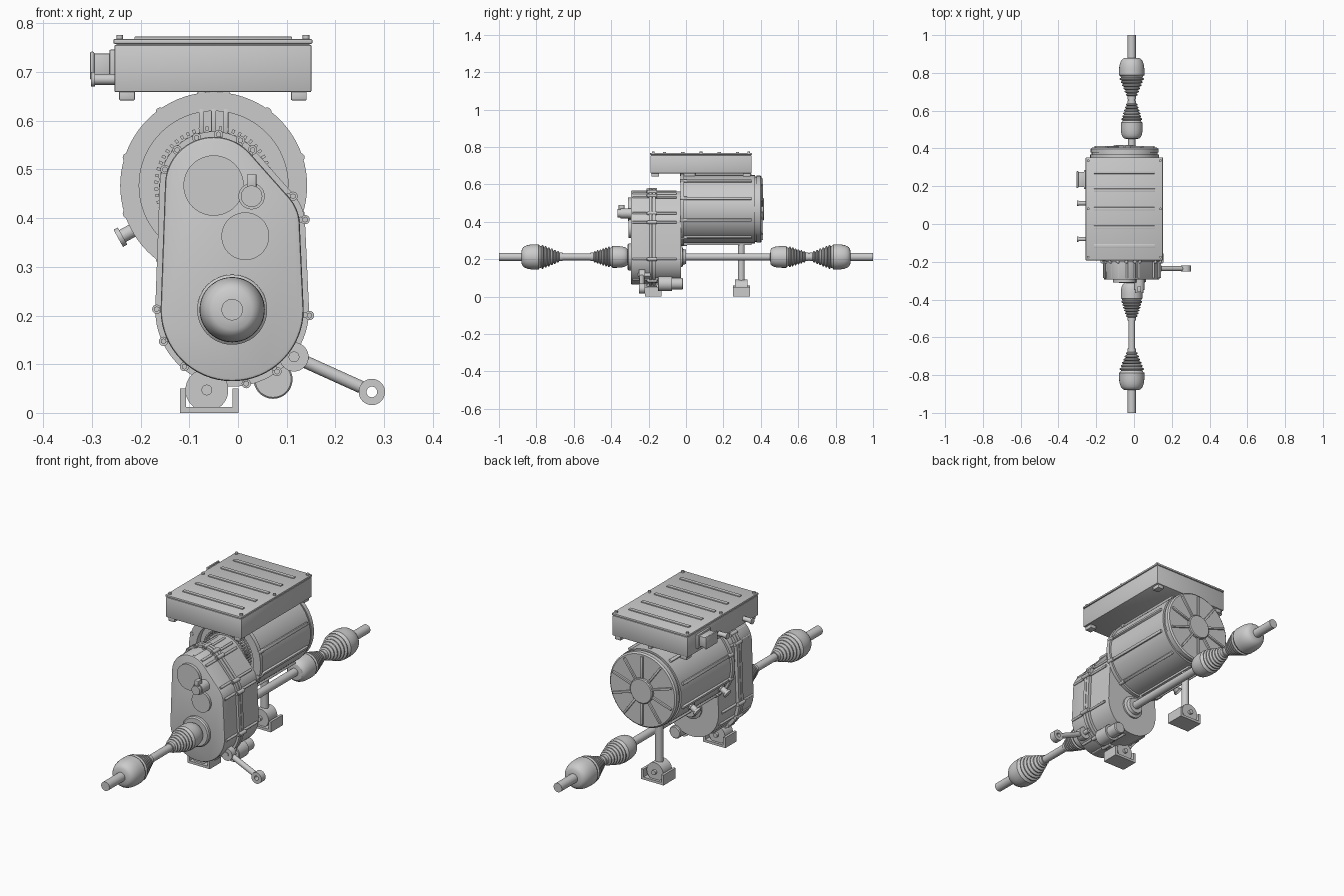
import bpy, bmesh
from math import sin, cos, pi, radians
from mathutils import Vector, Matrix
from mathutils.geometry import convex_hull_2d

if "Cube" in bpy.data.objects:
    bpy.data.objects.remove(bpy.data.objects["Cube"])

MX, MZ = -0.05, 0.467      # motor axis
SX, SZ = -0.012, 0.212     # drive shaft axis


def finish(name, bm):
    bmesh.ops.remove_doubles(bm, verts=bm.verts, dist=1e-6)
    bmesh.ops.recalc_face_normals(bm, faces=bm.faces)
    me = bpy.data.meshes.new(name)
    bm.to_mesh(me)
    bm.free()
    ob = bpy.data.objects.new(name, me)
    bpy.context.collection.objects.link(ob)
    return ob


def lathe(name, prof, cx, cz, seg=48, closed=False):
    """Spin (y, radius) points about an axis along y."""
    bm = bmesh.new()
    rings = [[bm.verts.new((cx + r * cos(2 * pi * i / seg), y, cz + r * sin(2 * pi * i / seg)))
              for i in range(seg)] for y, r in prof]
    pairs = list(zip(rings, rings[1:])) + ([(rings[-1], rings[0])] if closed else [])
    for a, b in pairs:
        for i in range(seg):
            j = (i + 1) % seg
            bm.faces.new((a[i], a[j], b[j], b[i]))
    bmesh.ops.dissolve_degenerate(bm, dist=1e-7, edges=bm.edges)
    return finish(name, bm)


def box(name, x0, x1, y0, y1, z0, z1, bevel=0, rot=0, pivot=(0, 0)):
    """Box, optionally turned about a y axis through pivot (x, z)."""
    bm = bmesh.new()
    bmesh.ops.create_cube(bm, size=1)
    bm.transform(Matrix.Translation(((x0 + x1) / 2, (y0 + y1) / 2, (z0 + z1) / 2))
                 @ Matrix.Diagonal((x1 - x0, y1 - y0, z1 - z0, 1)))
    if bevel:
        bmesh.ops.bevel(bm, geom=bm.edges[:], offset=bevel, segments=2, affect='EDGES', profile=0.5)
    p = Matrix.Translation((pivot[0], 0, pivot[1]))
    bm.transform(p @ Matrix.Rotation(-rot, 4, 'Y') @ p.inverted())
    return finish(name, bm)


def rod(name, a, b, r, seg=24):
    """Cylinder between two points."""
    a, b = Vector(a), Vector(b)
    bm = bmesh.new()
    bmesh.ops.create_cone(bm, cap_ends=True, segments=seg, radius1=r, radius2=r, depth=(b - a).length)
    bm.transform(Matrix.Translation((a + b) / 2) @ (b - a).to_track_quat('Z', 'Y').to_matrix().to_4x4())
    return finish(name, bm)


def ycyl(name, x, z, y0, y1, r, seg=32):
    return rod(name, (x, y0, z), (x, y1, z), r, seg)


def join(name, obs):
    bpy.ops.object.select_all(action='DESELECT')
    for o in obs:
        o.select_set(True)
    bpy.context.view_layer.objects.active = obs[0]
    bpy.ops.object.join()
    obs[0].name = name
    return obs[0]


def housing(name, y0, y1, grow, bevel=0.0):
    """Prism whose outline wraps the three gear circles."""
    pts = [(x + (r + grow) * cos(i * pi / 32), z + (r + grow) * sin(i * pi / 32))
           for x, z, r in ((MX, MZ, 0.1), (0.04, 0.385, 0.087), (SX, SZ, 0.147)) for i in range(64)]
    bm = bmesh.new()
    f = bm.faces.new([bm.verts.new((pts[i][0], y0, pts[i][1])) for i in convex_hull_2d(pts)])
    ext = bmesh.ops.extrude_face_region(bm, geom=[f])['geom']
    bmesh.ops.translate(bm, vec=(0, y1 - y0, 0), verts=[g for g in ext if isinstance(g, bmesh.types.BMVert)])
    if bevel:
        rim = [e for e in bm.edges if all(abs(v.co.y - y0) < 1e-5 for v in e.verts)]
        bmesh.ops.bevel(bm, geom=rim, offset=bevel, segments=2, affect='EDGES', profile=0.5)
    return finish(name, bm)


# Motor: open-fronted shell with flange, groove and rear cap
lathe("motor_housing", [(0.0, 0), (0.0, 0.153), (-0.03, 0.153), (-0.03, 0.192), (-0.01, 0.192),
      (-0.01, 0.182), (0.368, 0.182), (0.368, 0.174), (0.378, 0.174), (0.378, 0.179),
      (0.398, 0.179), (0.404, 0.172), (0.404, 0)], MX, MZ, 80)
ribs, lugs, spokes = [], [], []
for k in range(10):
    a = radians(18 + 36 * k)
    piv = (MX, MZ)
    ribs.append(box("r", MX + 0.17, MX + 0.192, 0.0, 0.35, MZ - 0.007, MZ + 0.007, 0.002, a, piv))
    lugs.append(ycyl("l", MX + 0.187 * cos(a), MZ + 0.187 * sin(a), -0.032, 0.005, 0.009, 16))
    spokes.append(box("s", MX + 0.05, MX + 0.165, 0.40, 0.413, MZ - 0.005, MZ + 0.005, 0.001, a, piv))
join("motor_ribs", ribs)
join("motor_flange_lugs", lugs)
join("motor_rear_spokes", spokes)
lathe("motor_rear_hub", [(0.40, 0), (0.40, 0.06), (0.414, 0.06), (0.418, 0.056), (0.418, 0)], MX, MZ)

# Stator winding ends inside the open front
lathe("stator_ring", [(0.01, 0.09), (-0.025, 0.09), (-0.025, 0.108), (0.01, 0.108)], MX, MZ, 64, True)
join("winding_ends", [box("w", MX + r, MX + r + 0.008, -0.03, 0.01, MZ - 0.003, MZ + 0.003, 0,
                          2 * pi * (k + (r > 0.11) / 2) / 54, (MX, MZ))
                      for k in range(54) for r in (0.104, 0.114)])
phase = []
for dx in (-0.025, 0, 0.025):
    phase.append(box("p", MX + dx - 0.005, MX + dx + 0.005, -0.03, -0.02, 0.575, 0.625, 0.001))
    phase.append(box("p", MX + dx - 0.008, MX + dx + 0.008, -0.03, 0.05, 0.642, 0.664, 0.002))
join("phase_bars", phase)

# Coolant ports on the motor's left side
d = Vector((cos(radians(209)), 0, sin(radians(209))))
for n, y in (("front", 0.03), ("rear", 0.26)):
    c = Vector((MX, y, MZ))
    join("coolant_port_" + n, [rod("p", c + d * 0.17, c + d * 0.222, 0.014),
                               rod("p", c + d * 0.214, c + d * 0.224, 0.02),
                               rod("p", c + d * 0.178, c + d * 0.188, 0.019)])

# Gearbox: two halves, bolted split flange, side ribs
housing("gearbox_front", -0.295, -0.18, 0.0, 0.006)
housing("gearbox_rear", -0.18, -0.028, -0.004)
housing("gearbox_flange_front", -0.198, -0.182, 0.011)
housing("gearbox_flange_rear", -0.179, -0.163, 0.011)
bolts = []
for x, z in ((.113, .445), (.138, .397), (.147, .2), (.08, .085), (.017, .06), (-.11, .095),
             (-.153, .147), (-.167, .213), (-.15, .50), (-.125, .54), (-.085, .565),
             (-.04, .572), (.005, .56), (.03, .54)):
    v = Vector((SX - x, min(max(z, 0.212), 0.46) - z)).normalized() * 0.01
    bolts += [ycyl("b", x, z, -0.205, -0.156, 0.0095, 16), ycyl("b", x, z, -0.21, -0.2, 0.006, 6),
              ycyl("b", x + v.x, z + v.y, -0.285, -0.05, 0.006, 12)]
join("gearbox_bolts_and_ribs", bolts)
ycyl("bearing_cover_upper", MX, MZ, -0.309, -0.29, 0.062, 48)
ycyl("bearing_cover_middle", 0.015, 0.363, -0.307, -0.29, 0.049, 48)
lathe("output_seal_front", [(-0.29, 0), (-0.29, 0.072), (-0.307, 0.072), (-0.312, 0.066), (-0.312, 0)], SX, SZ)
lathe("output_boss_rear", [(-0.04, 0), (-0.04, 0.055), (-0.02, 0.055), (-0.015, 0.042), (0.0, 0.038),
                           (0.0, 0)], SX, SZ)
join("sensor_plug", [ycyl("s", 0.028, 0.445, -0.35, -0.29, 0.027), ycyl("s", 0.028, 0.445, -0.365, -0.35, 0.022),
                     box("s", 0.018, 0.038, -0.36, -0.33, 0.46, 0.49, 0.002)])

# Drive shafts with bellows boots; sg mirrors front and rear
def boot(name, neck, cup, r, dome):
    """Boot from narrow neck to wide cup along y."""
    L = cup - neck
    prof = [(0, 0.0), (0, 0.023), (0.06, 0.023)]
    for i in range(6):
        t, q = 0.08 + 0.075 * i, 0.028 + (r - 0.034) * i / 5
        prof += [(t, q - 0.005), (t + 0.02, q + 0.003), (t + 0.045, q + 0.003), (t + 0.065, q - 0.004)]
    prof += [(0.56, r - 0.006), (0.58, r), (0.70, r)]
    prof += [(0.70 + 0.3 * sin(i * pi / 12), 0.02 + (r - 0.02) * (cos(i * pi / 12) ** dome)) for i in range(1, 6)]
    prof += [(1, 0.02), (1, 0)]
    return lathe(name, [(neck + t * L, q) for t, q in prof], SX, SZ)

for n, sg, inner, neck in (("front", -1, 0.31, 0.51), ("rear", 1, 0.45, 0.655)):
    boot("inner_boot_" + n, sg * neck, sg * inner, 0.058, 0.5)
    boot("outer_boot_" + n, sg * 0.66, sg * 0.88, 0.067, 0.6)
    ycyl("drive_shaft_" + n, SX, SZ, sg * (neck - 0.05), sg * 0.70, 0.018)
    ycyl("wheel_stub_" + n, SX, SZ, sg * 0.85, sg * 1.0, 0.022)
ycyl("intermediate_shaft", SX, SZ, -0.02, 0.47, 0.019)

# Rubber mounts under the gearbox and motor
BX, BZ = -0.064, 0.047
for n, y0, y1 in (("front", -0.218, -0.132), ("rear", 0.25, 0.342)):
    join("mount_bracket_" + n, [box("m", -0.119, 0.001, y0, y1, 0, 0.012),
                                box("m", -0.119, -0.107, y0, y1, 0.01, 0.05),
                                box("m", -0.011, 0.001, y0, y1, 0.01, 0.05)])
    ycyl("mount_bushing_" + n, BX, BZ, y0 + 0.012, y1 - 0.012, 0.044, 40)
    ycyl("mount_pin_" + n, BX, BZ, y0, y1, 0.011, 20)
rod("mount_post_rear", (BX, 0.296, 0.08), (BX, 0.296, 0.30), 0.018)

# Oil pump below the gearbox
lathe("oil_pump", [(-0.15, 0), (-0.15, 0.037), (-0.147, 0.04), (-0.075, 0.04), (-0.075, 0.03),
                   (-0.02, 0.03), (-0.016, 0.026), (-0.016, 0)], 0.072, 0.069)

# Torque rod with an eye at each end
ends = ((0.115, 0.115, 0.03), (0.275, 0.043, 0.027))
join("torque_rod", [lathe("t", [(-0.252, 0.011), (-0.252, r), (-0.22, r), (-0.22, 0.011)], x, z, 32, True)
                    for x, z, r in ends] + [rod("t", (0.138, -0.236, 0.105), (0.253, -0.236, 0.053), 0.013)])
ycyl("torque_rod_pin", 0.115, 0.115, -0.256, -0.19, 0.011)

# Inverter box with lid, cooling strips, screws and feet
box("inverter_body", -0.254, 0.151, -0.19, 0.35, 0.659, 0.756, 0.003)
box("inverter_lid", -0.256, 0.153, -0.192, 0.352, 0.758, 0.768, 0.003)
box("inverter_gasket", -0.25, 0.147, -0.186, 0.346, 0.75, 0.76)
join("lid_strips", [box("s", -0.213, 0.111, y - 0.009, y + 0.009, 0.765, 0.773, 0.002)
                    for y in (-0.115, -0.018, 0.08, 0.178, 0.275)])
join("lid_screws", [rod("s", (x, y, 0.765), (x, y, 0.776), 0.007, 12)
                    for x in (-0.243, 0.14) for y in (-0.175, 0.08, 0.335)])
join("inverter_feet", [box("f", x - 0.016, x + 0.016, y - 0.02, y + 0.02, 0.642, 0.662, 0.002)
                       for x in (-0.228, 0.125) for y in (-0.165, 0.325)])
join("power_connector", [box("c", -0.264, -0.25, 0.185, 0.285, 0.678, 0.746, 0.002),
                         box("c", -0.297, -0.26, 0.195, 0.275, 0.688, 0.738, 0.003),
                         box("c", -0.304, -0.295, 0.19, 0.28, 0.684, 0.742, 0.003)])
for n, y in (("front", -0.08), ("rear", 0.11)):
    join("inverter_coolant_port_" + n, [rod("p", (-0.298, y, 0.685), (-0.25, y, 0.685), 0.011),
                                        rod("p", (-0.302, y, 0.685), (-0.294, y, 0.685), 0.015)])

# Smooth curved faces, keep hard edges
bpy.ops.object.select_all(action='SELECT')
bpy.context.view_layer.objects.active = bpy.context.selected_objects[0]
bpy.ops.object.shade_smooth_by_angle(angle=radians(32))
